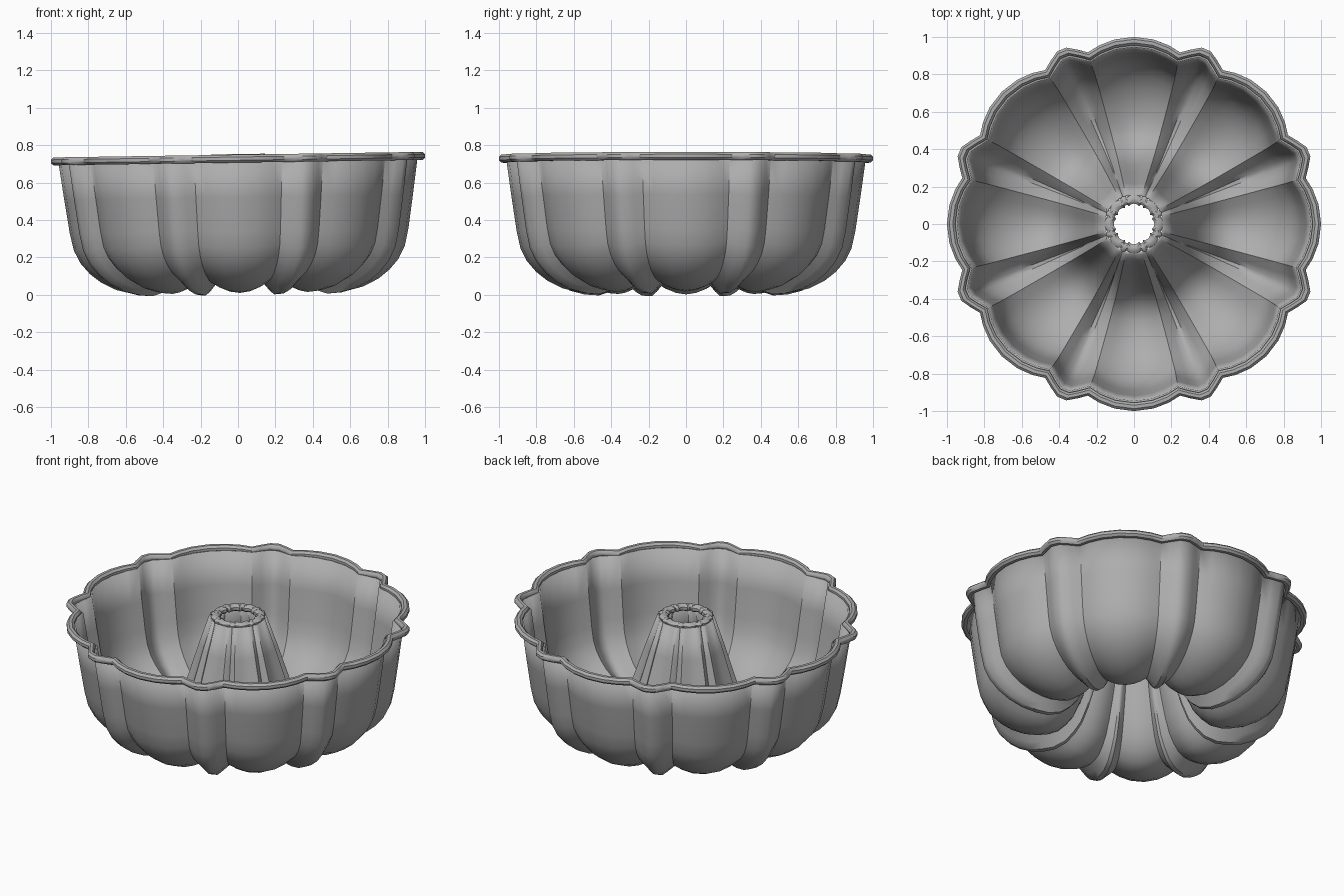
import bpy, bmesh, math
from mathutils import Vector

cube = bpy.data.objects.get("Cube")
if cube:
    bpy.data.objects.remove(cube, do_unlink=True)

metal = bpy.data.materials.new("grey metal")
metal.use_nodes = True
GREY = (0.42, 0.42, 0.42, 1)
metal.diffuse_color = GREY
metal.node_tree.nodes["Principled BSDF"].inputs["Base Color"].default_value = GREY

TILT, RIM_Z = 0.015, 0.73
LOBES = 8
STEPS = (-15, -11, -6, 0, 6, 11, 15, 18, 21, 24, 27)
ANGLES = [45 * k + s for k in range(LOBES) for s in STEPS]


def flute(deg):
    """Broad rounded lobes, with a narrow raised ridge between each pair."""
    a = abs((deg + 22.5) % 45 - 22.5)
    if a <= 15:
        return -0.05 * (a / 15) ** 2
    return -0.05 + 0.06 * min(1, (a - 15) / 6)


def sweep(name, points, normals, strength, closed):
    """Sweep a profile round the axis, pushed along its normals by the flutes."""
    bm = bmesh.new()
    rings = []
    for p, n, s in zip(points, normals, strength):
        ring = []
        for deg in ANGLES:
            q = p + n * (flute(deg) * s)
            t = math.radians(deg)
            x, y, z = q.x * math.cos(t), q.x * math.sin(t), q.y
            ring.append(bm.verts.new((x - TILT * (z - RIM_Z), y, z + TILT * x)))
        rings.append(ring)
    pairs = list(zip(rings, rings[1:]))
    if closed:
        pairs.append((rings[-1], rings[0]))
    count = len(ANGLES)
    for a, b in pairs:
        for i in range(count):
            j = (i + 1) % count
            bm.faces.new((a[i], b[i], b[j], a[j]))
    if closed:
        bmesh.ops.recalc_face_normals(bm, faces=bm.faces)
    mesh = bpy.data.meshes.new(name)
    bm.to_mesh(mesh)
    bm.free()
    mesh.materials.append(metal)
    obj = bpy.data.objects.new(name, mesh)
    bpy.context.collection.objects.link(obj)
    bpy.ops.object.select_all(action="DESELECT")
    obj.select_set(True)
    bpy.context.view_layer.objects.active = obj
    bpy.ops.object.shade_smooth_by_angle(angle=math.radians(42))
    return obj


def bead(name, radius, height, half_w, half_h, strength):
    """Rounded rolled edge."""
    ring = [2 * math.pi * (k + 0.5) / 8 for k in range(8)]
    pts = [Vector((radius + half_w * math.cos(t), height + half_h * math.sin(t)))
           for t in ring]
    return sweep(name, pts, [Vector((1, 0))] * 8, [strength] * 8, True)


# Fluted shell: outer wall, rounded bottom and hollow central cone
profile = [Vector(p) for p in (
    (.96, .72), (.932, .52), (.905, .34), (.885, .25), (.85, .18), (.80, .122),
    (.74, .075), (.66, .035), (.58, .015), (.51, .01), (.44, .03), (.385, .075),
    (.34, .13), (.30, .22), (.26, .34), (.20, .55), (.145, .73))]
last = len(profile) - 1
normals = []
for i in range(last + 1):
    d = (profile[min(i + 1, last)] - profile[max(i - 1, 0)]).normalized()
    normals.append(Vector((-d.y, d.x)))
strength = [min(1, 0.2 + 0.8 * (p.x - 0.15) / 0.35) for p in profile]
shell = sweep("pan_shell", profile, normals, strength, False)
solid = shell.modifiers.new("thickness", "SOLIDIFY")
solid.thickness = 0.014
solid.offset = -1

# Rolled edges of the pan and of the cone
bead("outer_rim", 0.978, 0.728, 0.024, 0.023, 1)
bead("cone_rim", 0.133, 0.732, 0.026, 0.022, 0.2)
